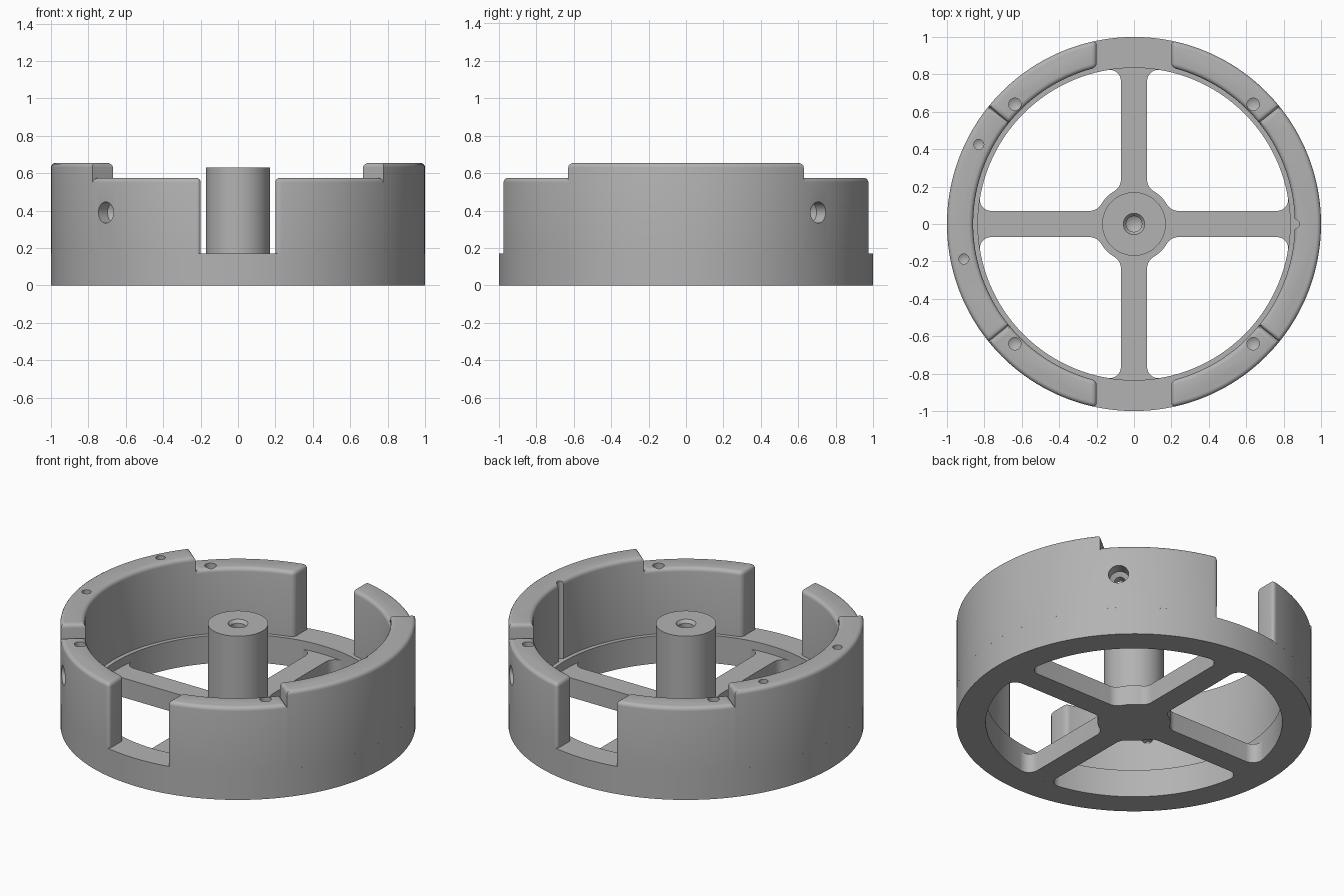
import bpy, bmesh, math
from mathutils import Matrix, Vector

if "Cube" in bpy.data.objects:
    bpy.data.objects.remove(bpy.data.objects["Cube"])

grey = bpy.data.materials.new("plain grey")
grey.diffuse_color = (0.45, 0.45, 0.45, 1)
grey.use_nodes = True
grey.node_tree.nodes["Principled BSDF"].inputs["Base Color"].default_value = grey.diffuse_color

R_OUT, R_WALL, R_OPEN = 1.0, 0.86, 0.835
Z_BASE, Z_LOW, Z_HIGH, Z_SPOKE = 0.172, 0.575, 0.655, 0.12


def finish(bm, name):
    bmesh.ops.recalc_face_normals(bm, faces=bm.faces)
    me = bpy.data.meshes.new(name)
    bm.to_mesh(me)
    bm.free()
    ob = bpy.data.objects.new(name, me)
    bpy.context.collection.objects.link(ob)
    me.materials.append(grey)
    return ob


def smooth(ob):
    bpy.ops.object.select_all(action='DESELECT')
    bpy.context.view_layer.objects.active = ob
    ob.select_set(True)
    bpy.ops.object.shade_smooth_by_angle(angle=math.radians(30))


def arc(r, a0, a1, n, c=(0, 0)):
    return [(c[0] + r * math.cos(a0 + (a1 - a0) * i / n),
             c[1] + r * math.sin(a0 + (a1 - a0) * i / n)) for i in range(n + 1)]


def extrude(pts, z0, z1):
    bm = bmesh.new()
    f = bm.faces.new([bm.verts.new((x, y, z0)) for x, y in pts])
    up = bmesh.ops.extrude_face_region(bm, geom=[f])["geom"]
    bmesh.ops.translate(bm, vec=(0, 0, z1 - z0),
                        verts=[v for v in up if isinstance(v, bmesh.types.BMVert)])
    return bm


def lathe(profile, name, n, close=False):
    bm = bmesh.new()
    vs = [bm.verts.new((r, 0, z)) for r, z in profile]
    es = [bm.edges.new(p) for p in zip(vs, vs[1:])]
    if close:
        es.append(bm.edges.new((vs[-1], vs[0])))
    bmesh.ops.spin(bm, geom=vs + es, cent=(0, 0, 0), axis=(0, 0, 1),
                   angle=2 * math.pi, steps=n)
    bmesh.ops.remove_doubles(bm, verts=bm.verts, dist=1e-5)
    return finish(bm, name)


def cut(ob, profile, name, place):
    """Subtract a turned cutter, placed by a matrix."""
    c = lathe(profile, name, 32)
    c.data.transform(place)
    c.hide_render = True
    c.hide_viewport = True
    m = ob.modifiers.new(name, 'BOOLEAN')
    m.operation, m.solver, m.object = 'DIFFERENCE', 'EXACT', c
    return c


def wall(name, pts, z1, round_edge):
    """Upright wall segment with rounded top and chosen end edges."""
    bm = extrude(pts, Z_BASE, z1)
    es = []
    for e in bm.edges:
        a, b = (v.co for v in e.verts)
        if (a.z > z1 - 1e-4 and b.z > z1 - 1e-4) or (abs(a.z - b.z) > 0.1 and round_edge(a)):
            es.append(e)
    bmesh.ops.bevel(bm, geom=es, offset=0.024, segments=4, profile=0.5, affect='EDGES')
    return finish(bm, name)


# base ring
parts = [lathe([(R_OPEN, 0), (R_OUT, 0), (R_OUT, Z_BASE), (R_OPEN, Z_BASE)],
               "base_ring", 128, True)]

# four spokes and hub in one filleted outline
W, HUB, F_END, F_HUB = 0.07, 0.205, 0.06, 0.07
ye = math.sqrt((R_OPEN - F_END) ** 2 - (W + F_END) ** 2)
yh = math.sqrt((HUB + F_HUB) ** 2 - (W + F_HUB) ** 2)
ae, ah = math.atan2(ye, W + F_END), math.atan2(yh, W + F_HUB)
half = arc(F_END, ae, math.pi, 8, (W + F_END, ye))
half += arc(F_HUB, math.pi, ah + math.pi, 8, (W + F_HUB, yh))
half += arc(HUB, ah, math.pi / 4, 4)[1:]
quad = half + [(y, x) for x, y in reversed(half[:-1])]
tip = arc(R_OPEN, math.pi / 2 - ae, ae - math.pi / 2, 8)[1:-1]
outline = []
for k in range(4):
    rot = Matrix.Rotation(-k * math.pi / 2, 2)
    outline += [tuple(rot @ Vector(p)) for p in quad + tip]
parts.append(finish(extrude(outline, 0, Z_SPOKE), "spokes"))

# hub collar and centre post with drilled, countersunk top
parts.append(lathe([(0, 0.06), (HUB - 0.001, 0.06), (HUB - 0.001, 0.124), (0.17, 0.124), (0.17, 0.63),
                    (0.057, 0.63), (0.042, 0.612), (0.042, 0.35), (0, 0.325)], "centre_post", 64))

# tall walls on the left and right
A = math.radians(39)
tall = []
for s, side in ((0, "right"), (math.pi, "left")):
    pts = arc(R_OUT, s - A, s + A, 36) + arc(R_WALL, s + A, s - A, 36)
    tall.append(wall("tall_wall_" + side, pts, Z_HIGH, lambda p: False))

# low walls, ending flat beside the front and back gaps
G = 0.2
low = {}
for sx in (1, -1):
    for sy in (1, -1):
        pts = arc(R_OUT, A, math.acos(G / R_OUT), 20) + arc(R_WALL, math.acos(G / R_WALL), A, 20)
        pts = [(x * sx, y * sy) for x, y in pts]
        name = "low_wall_" + ("back" if sy > 0 else "front") + ("_right" if sx > 0 else "_left")
        low[sx, sy] = wall(name, pts, Z_LOW, lambda p: abs(abs(p.x) - G) < 1e-4)

# drilled holes in the wall tops
def pin(r, d):
    return [(0, 0.05), (r, 0.05), (r, -d), (0, -d - r * 0.6)]

for (sx, sy), ob in low.items():
    cut(ob, pin(0.033, 0.12), "pin_cutter", Matrix.Translation((0.637 * sx, 0.64 * sy, Z_LOW)))
for x, y in ((-0.83, 0.425), (-0.91, -0.187)):
    cut(tall[1], pin(0.027, 0.12), "pin_cutter", Matrix.Translation((x, y, Z_HIGH)))

# stepped radial holes through two opposite low walls
for s in (1, -1):
    place = (Matrix.Translation((0, 0, 0.39)) @ Matrix.Rotation(math.pi / 4 + (0 if s > 0 else math.pi), 4, 'Z')
             @ Matrix.Rotation(math.pi / 2, 4, 'Y'))
    cut(low[s, s], [(0, 0.75), (0.032, 0.75), (0.032, 0.91), (0.057, 0.93), (0.057, 1.1), (0, 1.1)],
        "radial_cutter", place)

# vertical groove inside the right wall
cut(tall[0], [(0, 0.1), (0.026, 0.1), (0.026, 0.8), (0, 0.8)], "groove_cutter",
    Matrix.Translation((0.858, 0, 0)))

# apply the cuts, then shade
bpy.context.view_layer.update()
walls = tall + list(low.values())
cutters = [m.object for ob in walls for m in ob.modifiers]
for ob in walls:
    dg = bpy.context.evaluated_depsgraph_get()
    me = bpy.data.meshes.new_from_object(ob.evaluated_get(dg))
    ob.modifiers.clear()
    ob.data = me
for c in cutters:
    bpy.data.objects.remove(c)
for ob in parts + walls:
    smooth(ob)
